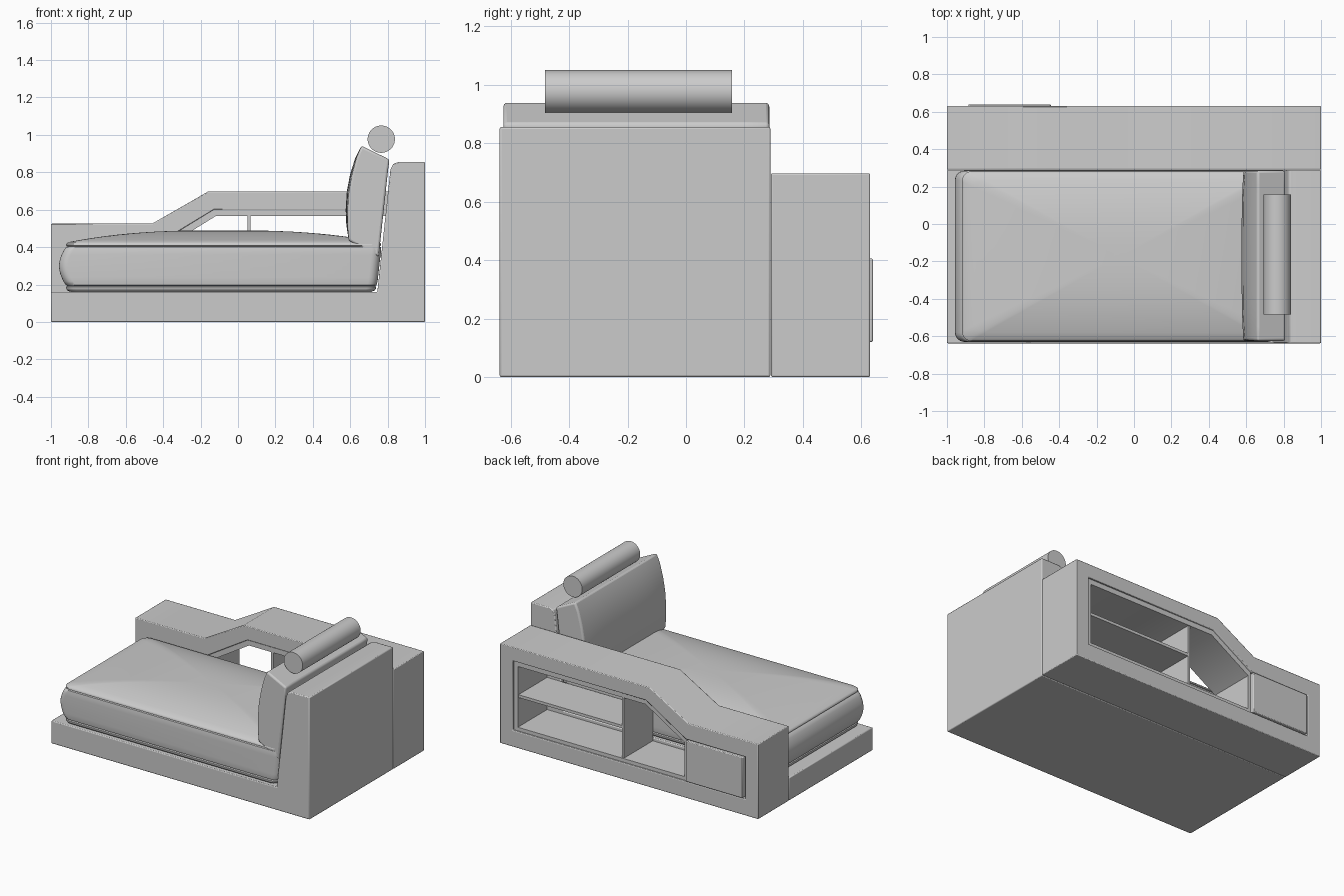
import bpy, bmesh, math

if "Cube" in bpy.data.objects:
    bpy.data.objects.remove(bpy.data.objects["Cube"])

GREY = (0.6, 0.6, 0.6, 1)
grey = bpy.data.materials.new("plain grey")
grey.use_nodes = True
grey.diffuse_color = GREY
grey.node_tree.nodes["Principled BSDF"].inputs["Base Color"].default_value = GREY


def finish(name, bm, bevel=0, segments=2, smooth=40):
    """Turn a bmesh into a named object with bevel and shading."""
    bmesh.ops.recalc_face_normals(bm, faces=bm.faces)
    mesh = bpy.data.meshes.new(name)
    bm.to_mesh(mesh)
    bm.free()
    mesh.materials.append(grey)
    ob = bpy.data.objects.new(name, mesh)
    bpy.context.collection.objects.link(ob)
    if bevel:
        mod = ob.modifiers.new("soft edges", 'BEVEL')
        mod.width, mod.segments = bevel, segments
        mod.limit_method, mod.angle_limit = 'ANGLE', math.radians(30)
    bpy.ops.object.select_all(action='DESELECT')
    bpy.context.view_layer.objects.active = ob
    ob.select_set(True)
    bpy.ops.object.shade_smooth_by_angle(angle=math.radians(smooth))
    return ob


def loft(bm, loops, caps=True):
    """Skin consecutive closed loops of points."""
    rings = [[bm.verts.new(p) for p in loop] for loop in loops]
    for a, b in zip(rings, rings[1:]):
        for i in range(len(a)):
            j = (i + 1) % len(a)
            bm.faces.new((a[i], a[j], b[j], b[i]))
    if caps:
        bm.faces.new(rings[0])
        bm.faces.new(rings[-1])
    return rings


def prism(name, profile, y0, y1, bevel=0.006):
    """Extrude an x-z profile along y."""
    bm = bmesh.new()
    loft(bm, [[(x, y, z) for x, z in profile] for y in (y0, y1)])
    return finish(name, bm, bevel)


def box(name, x0, x1, y0, y1, z0, z1, bevel=0.0):
    return prism(name, [(x0, z0), (x1, z0), (x1, z1), (x0, z1)], y0, y1, bevel)


def frame(name, outer, inner, y0, y1, bevel=0.0):
    """Extruded profile with a hole of the same corner count."""
    bm = bmesh.new()
    loops = [[(x, y, z) for x, z in prof]
             for prof, y in ((outer, y0), (outer, y1), (inner, y1), (inner, y0), (outer, y0))]
    loft(bm, loops, caps=False)
    bmesh.ops.remove_doubles(bm, verts=bm.verts, dist=1e-5)
    return finish(name, bm, bevel)


# Base platform with upright back
prism("base_and_back", [(-1, 0), (1, 0), (1, .855), (.86, .855), (.83, .845),
                        (.815, .815), (.745, .16), (-1, .16)], -.638, .289)

# Shelf unit along the rear, stepped down towards the foot
recess = [(-.9, .115), (.9, .115), (.9, .6), (-.13, .6), (-.44, .41), (-.9, .41)]
frame("shelf_body", [(-1, 0), (1, 0), (1, .697), (-.16, .697), (-.46, .525), (-1, .525)],
      recess, .291, .63, .005)
frame("shelf_lining", [(-.44, .115)] + recess[1:5],
      [(-.42, .14), (.87, .14), (.87, .565), (-.12, .565), (-.42, .38)], .293, .617)
box("shelf_divider", .052, .068, .293, .61, .14, .565)
box("shelf_board", .068, .87, .293, .61, .345, .365)
box("drawer", -.885, -.445, .293, .64, .12, .405, .005)


# Mattress: stacked rounded rectangles closing into a domed top
def ring(inset, z, foot=0, scale=1):
    x0, x1 = -.925 - foot + inset, .742 + (z - .16) * .112 - inset
    y0, y1, r = -.632 + inset, .287 - inset, .05
    cx, cy = (x0 + x1) / 2, (y0 + y1) / 2
    pts = []
    for k, (px, py) in enumerate(((x1, y1), (x0, y1), (x0, y0), (x1, y0))):
        ox = px - math.copysign(r, px - cx)
        oy = py - math.copysign(r, py - cy)
        for s in range(7):
            a = math.pi / 2 * (k + s / 6)
            x, y = ox + r * math.cos(a), oy + r * math.sin(a)
            pts.append((cx + (x - cx) * scale, cy + (y - cy) * scale, z))
    return pts


bm = bmesh.new()
loops = [ring(.03, .161), ring(.012, .168), ring(.006, .18),
         ring(.006, .188), ring(.014, .192), ring(.005, .197)]
for i in range(1, 10):
    t = i / 10
    loops.append(ring(.002, .197 + t * .203, .034 * math.sin(math.pi * t)))
loops += [ring(.005, .4), ring(.014, .404), ring(.006, .408), ring(.006, .417), ring(.016, .426)]
for i in range(1, 13):
    s = 1 - i / 12.5
    loops.append([(x, y, .426 + .064 * (1 - s ** 2.6)) for x, y, z in ring(.016, .426, 0, s)])
loft(bm, loops)
finish("mattress", bm, smooth=50)

# Back cushion: slanted slab whose front swells towards the middle
front = [(.592, .435), (.585, .52), (.586, .6), (.594, .7), (.61, .79), (.634, .88), (.66, .942)]
rear = [(.81, .868), (.802, .81), (.752, .347)]
sections = []
for i in range(13):
    t = i / 6 - 1
    swell = .012 * (1 - t ** 4)
    y = -.17 + .455 * t
    loop = []
    for k, (x, z) in enumerate(front):
        loop.append((x - swell * math.sin(math.pi * k / 6), y, z))
    sections.append(loop + [(x, y, z) for x, z in rear])
bm = bmesh.new()
loft(bm, sections)
finish("back_cushion", bm, .012, 3, 45)

# Bolster resting on the cushion
bm = bmesh.new()
circle = [(.766 + .073 * math.cos(a), .977 + .073 * math.sin(a))
          for a in (math.tau * i / 48 for i in range(48))]
loft(bm, [[(x, y, z) for x, z in circle] for y in (-.483, .158)])
finish("bolster", bm)
